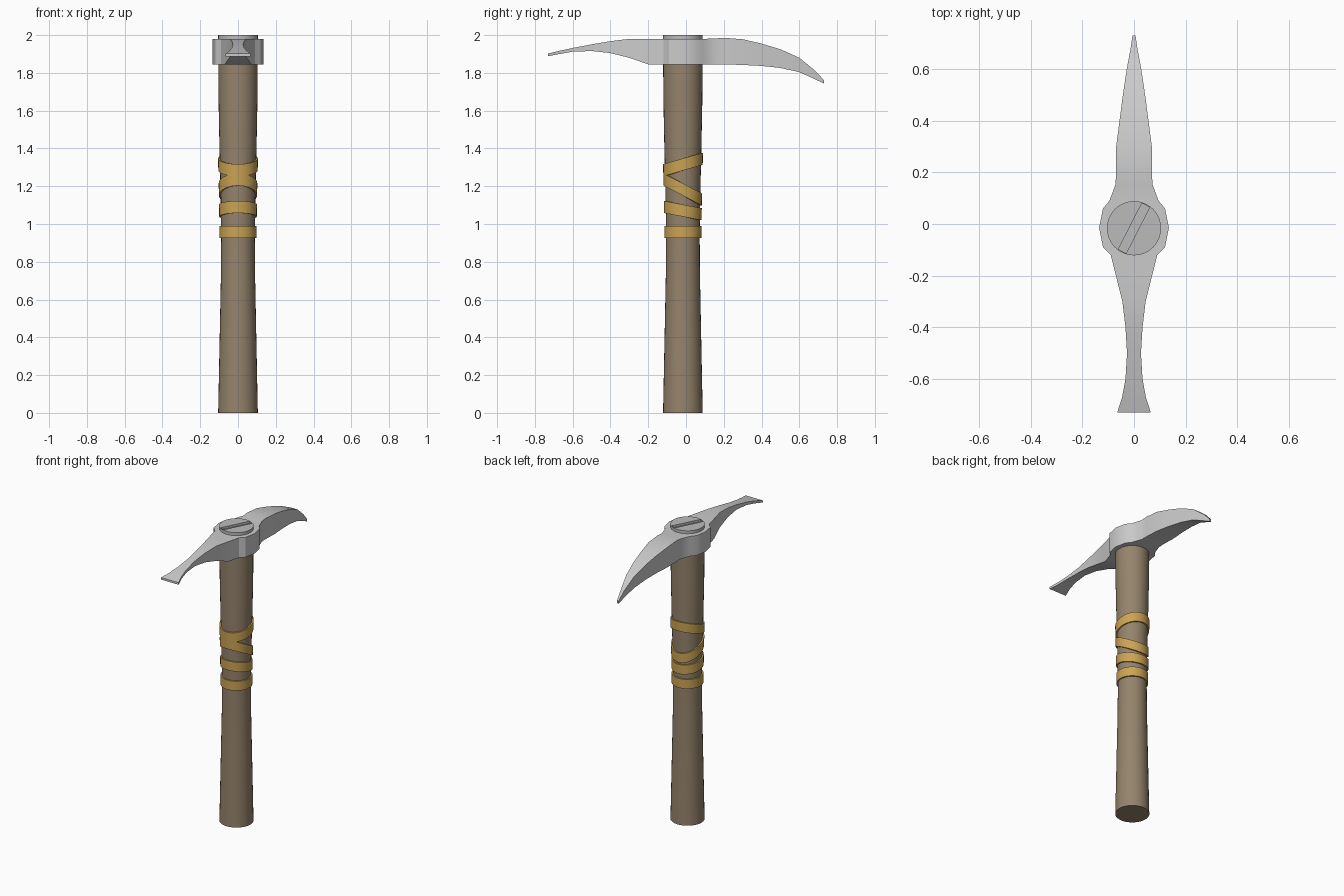
import bpy, bmesh
from math import sin, cos, pi, radians

if "Cube" in bpy.data.objects:
    bpy.data.objects.remove(bpy.data.objects["Cube"])

CY = -0.0165      # handle axis offset in y
SIDES = 32


def material(name, rgb):
    m = bpy.data.materials.new(name)
    m.diffuse_color = (*rgb, 1)
    m.use_nodes = True
    m.node_tree.nodes["Principled BSDF"].inputs["Base Color"].default_value = m.diffuse_color
    return m


def loft(name, rings, mat=None, closed=False, angle=30):
    """Skin a list of equal-length vertex rings; cap the ends or close the loop."""
    bm = bmesh.new()
    vs = [[bm.verts.new(p) for p in ring] for ring in rings]
    n = len(vs[0])
    for i in range(len(vs) if closed else len(vs) - 1):
        a, b = vs[i], vs[(i + 1) % len(vs)]
        for j in range(n):
            k = (j + 1) % n
            bm.faces.new((a[j], a[k], b[k], b[j]))
    if not closed:
        bm.faces.new(vs[0])
        bm.faces.new(vs[-1])
    bmesh.ops.recalc_face_normals(bm, faces=bm.faces)
    me = bpy.data.meshes.new(name)
    bm.to_mesh(me)
    bm.free()
    ob = bpy.data.objects.new(name, me)
    bpy.context.collection.objects.link(ob)
    if mat:
        me.materials.append(mat)
    bpy.ops.object.select_all(action='DESELECT')
    ob.select_set(True)
    bpy.context.view_layer.objects.active = ob
    bpy.ops.object.shade_smooth_by_angle(angle=radians(angle))
    return ob


def circle(r, z):
    return [(r * cos(2 * pi * i / SIDES), CY + r * sin(2 * pi * i / SIDES), z)
            for i in range(SIDES)]


wood = material("wood", (0.30, 0.23, 0.15))
leather = material("leather", (0.60, 0.37, 0.09))
dark_metal = material("dark_metal", (0.5, 0.5, 0.5))

# Handle: waisted round shaft
PROFILE = [(0, .105), (.25, .1), (.5, .095), (.75, .09), (.95, .089),
           (1.15, .092), (1.4, .098), (1.65, .103), (1.92, .105)]
loft("handle", [circle(r, z) for z, r in PROFILE], wood)


def handle_radius(z):
    for (z0, r0), (z1, r1) in zip(PROFILE, PROFILE[1:]):
        if z <= z1:
            return r0 + (r1 - r0) * (z - z0) / (z1 - z0)


# Grip straps: bands tilted from front height to back height
def strap(name, z_front, z_back, height=0.064):
    rings = []
    for i in range(SIDES):
        a = 2 * pi * i / SIDES
        mid = (z_front + z_back) / 2 + (z_back - z_front) / 2 * sin(a)
        ring = []
        for dr, s in ((-.004, -1), (.009, -1), (.009, 1), (-.004, 1)):
            z = mid + s * height / 2
            r = handle_radius(z) + dr
            ring.append((r * cos(a), CY + r * sin(a), z))
        rings.append(ring)
    loft(name, rings, leather, closed=True)


for i, (zf, zb) in enumerate([(.957, .957), (1.09, 1.052),
                              (1.235, 1.13), (1.285, 1.345)]):
    strap(f"grip_strap_{i + 1}", zf, zb)

# Pick head: stations of (y, half width, bottom z, top z), chisel end to point
HEAD = [(-.73, .065, 1.888, 1.902), (-.67, .046, 1.900, 1.917),
        (-.6, .033, 1.912, 1.932), (-.5, .027, 1.916, 1.951),
        (-.4, .033, 1.905, 1.968), (-.3, .045, 1.880, 1.980),
        (-.2, .070, 1.845, 1.980), (-.12, .090, 1.845, 1.980),
        (-.09, .120, 1.845, 1.980), (-.015, .135, 1.845, 1.980),
        (.06, .120, 1.845, 1.980), (.09, .095, 1.845, 1.980),
        (.155, .071, 1.845, 1.982), (.2, .070, 1.845, 1.986),
        (.3, .069, 1.842, 1.978), (.4, .056, 1.837, 1.955),
        (.5, .043, 1.826, 1.925), (.6, .028, 1.804, 1.880),
        (.68, .013, 1.768, 1.815), (.73, .006, 1.744, 1.762)]
loft("pick_head", [[(-w, y, b), (w, y, b), (w, y, t), (-w, y, t)]
                   for y, w, b, t in HEAD])

# Top cap with a slanted slot
cap = loft("top_cap", [circle(.105, 1.93), circle(.105, 2.0)], dark_metal)
bpy.ops.mesh.primitive_cube_add(size=1, location=(0, CY, 2.0),
                                rotation=(0, 0, radians(63)))
cutter = bpy.context.object
cutter.name = "slot_cutter"
cutter.scale = (.2, .034, .03)
cutter.hide_render = True
mod = cap.modifiers.new("slot", 'BOOLEAN')
mod.operation = 'DIFFERENCE'
mod.object = cutter
bpy.context.view_layer.objects.active = cap
bpy.ops.object.modifier_apply(modifier=mod.name)
bpy.data.objects.remove(cutter, do_unlink=True)
